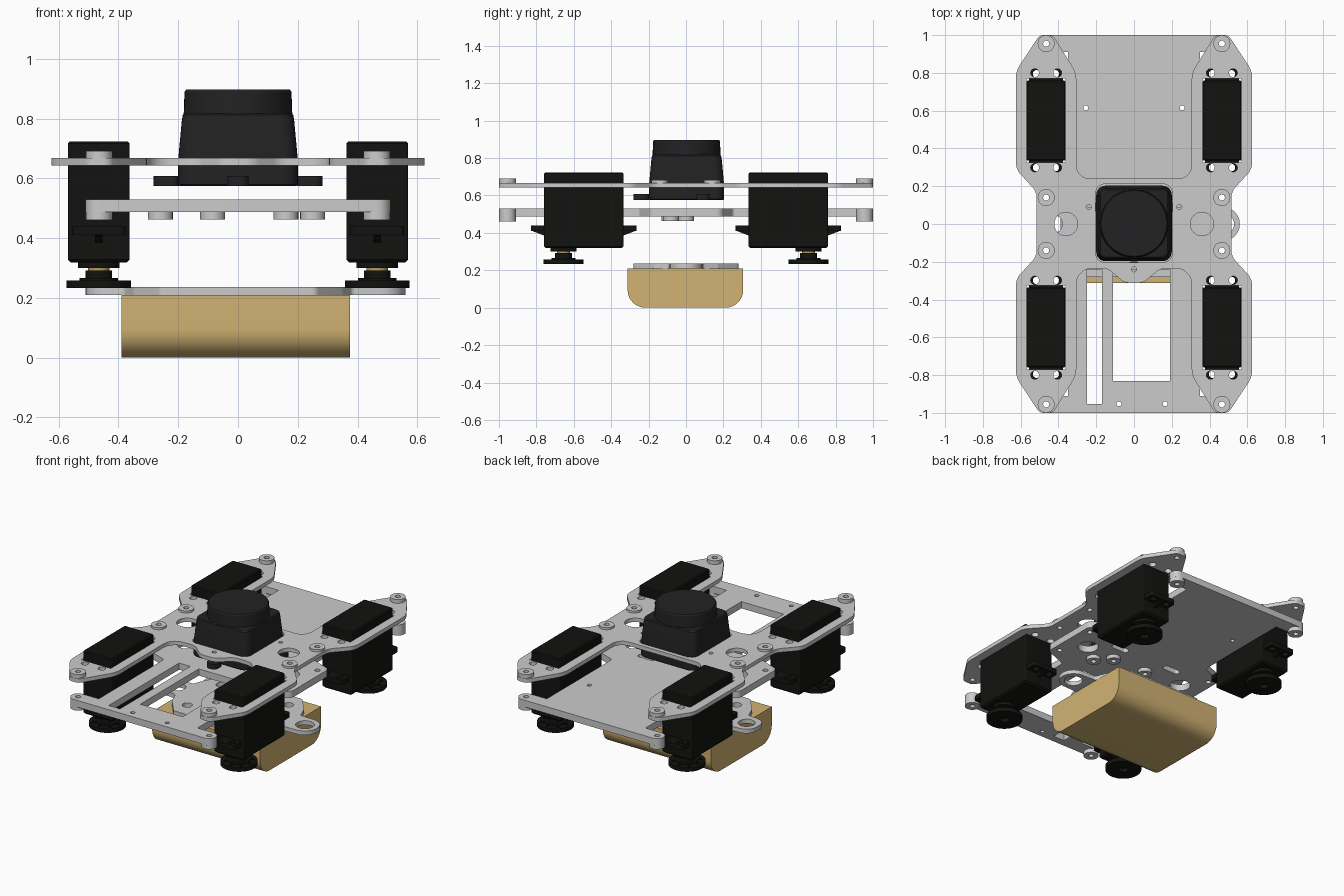
import bpy, bmesh, math
from mathutils import Vector, Matrix

if "Cube" in bpy.data.objects:
    bpy.data.objects.remove(bpy.data.objects["Cube"])


def material(name, rgb):
    m = bpy.data.materials.new(name)
    m.diffuse_color = (*rgb, 1)
    m.use_nodes = True
    m.node_tree.nodes["Principled BSDF"].inputs["Base Color"].default_value = m.diffuse_color
    return m


BLACK = material("black_plastic", (0.006, 0.006, 0.005))
DARK = material("dark_plastic", (0.016, 0.016, 0.017))
GOLD = material("gold_shell", (0.64, 0.45, 0.17))
BRASS = material("brass", (0.45, 0.33, 0.12))


def fillet(pts, n=7):
    """Round the corners of a polygon given as (x, y, radius)."""
    out = []
    for i, (x, y, r) in enumerate(pts):
        p = Vector((x, y))
        a, b = Vector(pts[i - 1][:2]) - p, Vector(pts[(i + 1) % len(pts)][:2]) - p
        ang = a.angle(b)
        if r == 0 or ang > 3.1:
            out.append(p)
            continue
        t = min(r / math.tan(ang / 2), 0.499 * a.length, 0.499 * b.length)
        k = 4 / 3 * math.tan((math.pi - ang) / 4) * t * math.tan(ang / 2)
        a.normalize(), b.normalize()
        q = [p + a * t, p + a * (t - k), p + b * (t - k), p + b * t]
        for j in range(n + 1):
            u = j / n
            v = 1 - u
            out.append(q[0] * v**3 + q[1] * 3 * v * v * u + q[2] * 3 * v * u * u + q[3] * u**3)
    return out


def circle(x, y, r, n=24):
    return [Vector((x + r * math.cos(2 * math.pi * i / n), y + r * math.sin(2 * math.pi * i / n)))
            for i in range(n)]


def rect(x0, x1, y0, y1, r=0.0):
    return fillet([(x0, y0, r), (x1, y0, r), (x1, y1, r), (x0, y1, r)])


def mirror_x(half):
    return half + [(-x, y, r) for x, y, r in reversed(half)]


def finish(name, mesh, mat):
    ob = bpy.data.objects.new(name, mesh)
    bpy.context.collection.objects.link(ob)
    if mat:
        mesh.materials.clear()
        mesh.materials.append(mat)
    bpy.ops.object.select_all(action='DESELECT')
    ob.select_set(True)
    bpy.context.view_layer.objects.active = ob
    bpy.ops.object.shade_smooth_by_angle(angle=math.radians(30))
    return ob


def plate(name, outline, holes, z0, z1, mat=None, axes=None):
    """Flat outline with holes, extruded from z0 to z1."""
    cu = bpy.data.curves.new(name, 'CURVE')
    cu.dimensions, cu.fill_mode, cu.extrude = '2D', 'BOTH', (z1 - z0) / 2
    for loop in [outline] + holes:
        s = cu.splines.new('POLY')
        s.points.add(len(loop) - 1)
        for pt, p in zip(s.points, loop):
            pt.co = (p.x, p.y, 0, 1)
        s.use_cyclic_u = True
    tmp = bpy.data.objects.new("tmp", cu)
    bpy.context.collection.objects.link(tmp)
    me = bpy.data.meshes.new_from_object(tmp.evaluated_get(bpy.context.evaluated_depsgraph_get()))
    bpy.data.objects.remove(tmp)
    bm = bmesh.new()
    bm.from_mesh(me)
    bmesh.ops.remove_doubles(bm, verts=bm.verts, dist=1e-5)
    bmesh.ops.translate(bm, verts=bm.verts, vec=(0, 0, (z0 + z1) / 2))
    if axes:
        bmesh.ops.transform(bm, verts=bm.verts, matrix=axes)
    bmesh.ops.recalc_face_normals(bm, faces=bm.faces)
    bm.to_mesh(me)
    bm.free()
    return finish(name, me, mat)


def loft(name, rings, mat):
    """Skin a stack of (loop, z) rings with equal point counts."""
    bm = bmesh.new()
    vs = [[bm.verts.new((p.x, p.y, z)) for p in loop] for loop, z in rings]
    for a, b in zip(vs, vs[1:]):
        for i in range(len(a)):
            bm.faces.new((a[i - 1], a[i], b[i], b[i - 1]))
    bm.faces.new(vs[0][::-1])
    bm.faces.new(vs[-1])
    bmesh.ops.recalc_face_normals(bm, faces=bm.faces)
    me = bpy.data.meshes.new(name)
    bm.to_mesh(me)
    bm.free()
    return finish(name, me, mat)


SIDES = [(sx, sy) for sx in (-1, 1) for sy in (-1, 1)]

# Top plate: four servo lobes joined by a waist
half = [(0.05, -0.312, 0.08), (0.14, -0.235, 0.08), (0.305, -0.235, 0.12)]
lobe = [(0.305, -0.80, 0.15), (0.43, -1.0, 0.04), (0.50, -1.0, 0.04), (0.625, -0.81, 0.12),
        (0.625, -0.29, 0.09), (0.515, -0.17, 0.09)]
half += lobe + [(x, -y, r) for x, y, r in reversed(lobe)] + [(0.305, 0.24, 0.07)]
holes = [rect(-0.203, 0.203, -0.203, 0.212, 0.05), circle(0, -0.24, 0.013)]
for s in (-1, 1):
    holes += [circle(s * 0.36, 0, 0.062), circle(s * 0.24, 0.09, 0.013)]
for sx, sy in SIDES:
    holes.append(rect(*sorted((sx * 0.362, sx * 0.570)), *sorted((sy * 0.325, sy * 0.77))))
    holes += [circle(sx * x, sy * y, 0.022) for x in (0.405, 0.525) for y in (0.298, 0.80)]
    holes += [circle(sx * 0.465, sy * y, 0.016) for y in (0.14, 0.955)]
plate("top_plate", fillet(mirror_x(half)), holes, 0.643, 0.668)

# Lower plate with slot and window
half = [(0.51, -1.0, 0.045), (0.51, -0.91, 0.045), (0.35, -0.91, 0), (0.35, -0.25, 0.02), (0.51, -0.19, 0.04)]
half += [(x, -y, r) for x, y, r in reversed(half)]
holes = [rect(-0.25, -0.17, -0.953, -0.24), rect(-0.11, 0.19, -0.832, -0.24),
         circle(-0.08, -0.952, 0.013), circle(0.165, -0.952, 0.013)]
for s in (-1, 1):
    holes += [circle(s * 0.255, 0.615, 0.013), circle(s * 0.36, 0, 0.062),
              rect(s * 0.2 - 0.06, s * 0.2 + 0.06, 0.09, 0.13, 0.02)]
for sx, sy in SIDES:
    holes += [circle(sx * 0.465, sy * y, 0.016) for y in (0.14, 0.955)]
plate("lower_plate", fillet(mirror_x(half)), holes, 0.487, 0.53)

# Mounting bosses on both plates
for sx, sy in SIDES:
    for y, z0, z1 in ((0.955, 0.668, 0.692), (0.14, 0.668, 0.682), (0.955, 0.461, 0.487)):
        plate("boss", circle(sx * 0.465, sy * y, 0.045), [circle(sx * 0.465, sy * y, 0.016)], z0, z1)
for x, y in ((-0.26, -0.09), (-0.085, 0.0), (0.16, 0.0), (0.25, -0.08)):
    plate("lower_boss", circle(x, y, 0.042), [circle(x, y, 0.016)], 0.463, 0.487)

# Four servos, output shaft near the outer end
for sx, sy in SIDES:
    cx, cy, sh = sx * 0.466, sy * 0.547, sy * 0.655
    body = lambda d: rect(cx - 0.1035 + d, cx + 0.1035 - d, cy - 0.212 + d, cy + 0.212 - d, 0.008)
    loft("servo_body", [(body(0.01), 0.318), (body(0), 0.328), (body(0), 0.717), (body(0.006), 0.723)], BLACK)
    ends = [circle(cx + dx, cy + dy, 0.02, 16) for dx in (-0.05, 0.05) for dy in (-0.248, 0.248)]
    plate("servo_flange", rect(cx - 0.09, cx + 0.09, cy - 0.283, cy + 0.283, 0.015), ends, 0.410, 0.440, BLACK)
    for d in (-1, 1):
        rib = [Vector((cy + d * 0.21, 0.385)), Vector((cy + d * 0.275, 0.41)), Vector((cy + d * 0.21, 0.41))]
        plate("flange_rib", rib, [], cx - 0.012, cx + 0.012, BLACK,
              Matrix(((0, 0, 1, 0), (1, 0, 0, 0), (0, 1, 0, 0), (0, 0, 0, 1))))
    loft("servo_collar", [(circle(cx, sh, 0.07), 0.300), (circle(cx, sh, 0.07), 0.320)], BLACK)
    loft("servo_shaft", [(circle(cx, sh, 0.036), 0.285), (circle(cx, sh, 0.036), 0.301)], BRASS)
    loft("horn_hub", [(circle(cx, sh, r), z) for r, z in
                      ((0.065, 0.258), (0.065, 0.267), (0.045, 0.267), (0.045, 0.292))], BLACK)
    ring = [circle(cx + 0.078 * math.cos(a * math.pi / 4), sh + 0.078 * math.sin(a * math.pi / 4), 0.011, 10)
            for a in range(8)]
    plate("servo_horn", circle(cx, sh, 0.108, 40), ring + [circle(cx, sh, 0.028, 16)], 0.233, 0.259, BLACK)

# Central sensor: tapered rounded body, turret and three mounting tabs
sq = lambda h: rect(-h, h, -h + 0.003, h + 0.003, h * 0.25)
loft("sensor_body", [(sq(h), z) for h, z in
                     ((0.195, 0.575), (0.2, 0.58), (0.2, 0.665), (0.188, 0.795), (0.185, 0.812), (0.178, 0.818))], DARK)
loft("sensor_turret", [(circle(0, 0.003, r, 48), z) for r, z in
                       ((0.182, 0.81), (0.179, 0.89), (0.174, 0.897))], DARK)
for x, y in ((0, -0.24), (-0.24, 0.09), (0.24, 0.09)):
    w, h = (0.035, 0.042) if x == 0 else (0.042, 0.035)
    plate("sensor_tab", rect(x - w, x + w, y - h, y + h, 0.025), [circle(x, y, 0.013)], 0.575, 0.608, DARK)

# Bottom sheet with an eye at each end
low = [(-0.51, -0.08, 0.08), (-0.38, -0.09, 0.02), (-0.35, -0.17, 0.02), (-0.26, -0.28, 0.03),
       (0.26, -0.28, 0.03), (0.35, -0.17, 0.02), (0.38, -0.09, 0.02), (0.56, -0.085, 0.085)]
low += [(x, -y, r) for x, y, r in reversed(low)]
holes = [circle(0.475, 0, 0.055), circle(-0.43, 0, 0.05), circle(0, 0, 0.16, 40)]
holes += [circle(sx * 0.24, sy * 0.17, 0.03) for sx, sy in SIDES]
plate("bottom_sheet", fillet(low), holes, 0.21, 0.237)

# Gold battery shell with rounded lower edges, profile swept along x
prof = [(-0.312, 0.21, 0), (-0.312, 0, 0.095), (0.306, 0, 0.095), (0.306, 0.21, 0)]
plate("battery_shell", fillet(prof, 12), [], -0.39, 0.375, GOLD,
      Matrix(((0, 0, 1, 0), (1, 0, 0, 0), (0, 1, 0, 0), (0, 0, 0, 1))))
